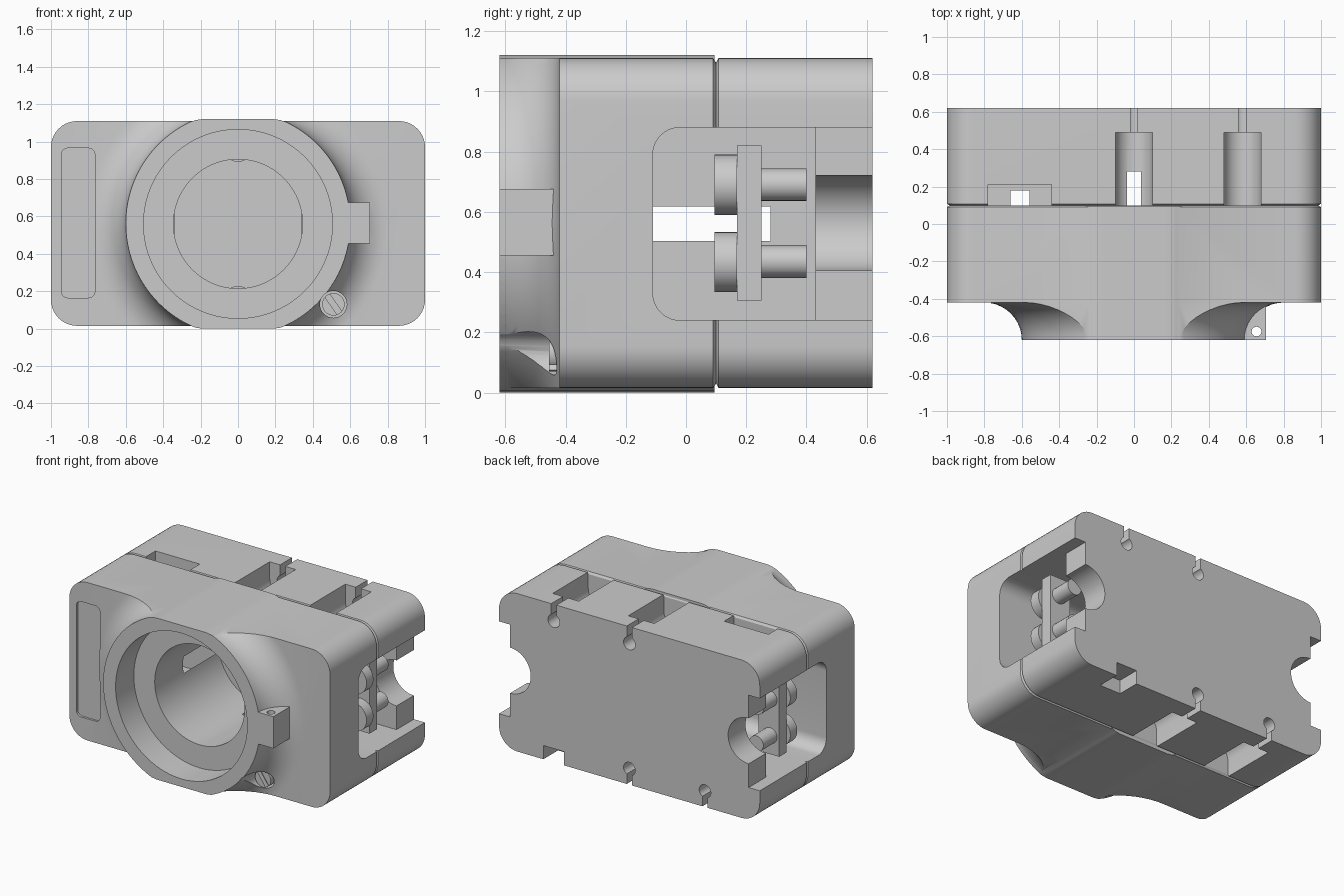
import bpy, bmesh, math

if "Cube" in bpy.data.objects:
    bpy.data.objects.remove(bpy.data.objects["Cube"])

CZ = 0.5625
grey = bpy.data.materials.new("plain grey")
grey.diffuse_color = (0.6, 0.6, 0.6, 1)
grey.use_nodes = True
grey.node_tree.nodes["Principled BSDF"].inputs["Base Color"].default_value = grey.diffuse_color

AXES = {'x': lambda a, b, t: (t, a, b),
        'y': lambda a, b, t: (a, t, b),
        'z': lambda a, b, t: (a, b, t)}


def loft(name, rings, axis='y'):
    """Closed solid through rings of (offset, outline) along an axis."""
    bm = bmesh.new()
    loops = [[bm.verts.new(AXES[axis](a, b, t)) for a, b in pts] for t, pts in rings]
    n = len(loops[0])
    for p, q in zip(loops, loops[1:]):
        for i in range(n):
            j = (i + 1) % n
            bm.faces.new((p[i], p[j], q[j], q[i]))
    bm.faces.new(loops[0])
    bm.faces.new(loops[-1])
    bmesh.ops.recalc_face_normals(bm, faces=bm.faces)
    me = bpy.data.meshes.new(name)
    bm.to_mesh(me)
    bm.free()
    me.materials.append(grey)
    ob = bpy.data.objects.new(name, me)
    bpy.context.collection.objects.link(ob)
    return ob


def prism(name, pts, t0, t1, axis='y'):
    return loft(name, [(t0, pts), (t1, pts)], axis)


def circle(a, b, r, n=64):
    return [(a + r * math.cos(2 * math.pi * i / n), b + r * math.sin(2 * math.pi * i / n))
            for i in range(n)]


def rect(a0, a1, b0, b1):
    return [(a0, b0), (a1, b0), (a1, b1), (a0, b1)]


def rounded(a0, a1, b0, b1, r, n=10):
    pts = []
    corners = [(a1 - r, b1 - r), (a0 + r, b1 - r), (a0 + r, b0 + r), (a1 - r, b0 + r)]
    for k, (a, b) in enumerate(corners):
        for i in range(n + 1):
            t = math.pi / 2 * (k + i / n)
            pts.append((a + r * math.cos(t), b + r * math.sin(t)))
    return pts


def boolean(ob, tools, op):
    for tool in tools:
        m = ob.modifiers.new("bool", 'BOOLEAN')
        m.operation, m.solver, m.object = op, 'EXACT', tool
        dg = bpy.context.evaluated_depsgraph_get()
        me = bpy.data.meshes.new_from_object(ob.evaluated_get(dg))
        ob.modifiers.clear()
        ob.data = me


def body(inset):
    return rounded(-1 + inset, 1 - inset, 0.015 + inset, 1.11 - inset, 0.14 - inset)


# Two housing halves, with a small chamfered seam between them
front = loft("front_housing", [(-0.42, body(0)), (0.09, body(0)), (0.1, body(0.015))])
back = loft("back_housing", [(0.1, body(0.015)), (0.108, body(0)), (0.62, body(0))])

# Flared base of the lens ring, trimmed to the housing height
arc = [math.pi / 2 * i / 10 for i in range(11)]
flare = loft("flare", [(-0.62 + 0.2 * math.sin(t), circle(0, CZ, 0.8 - 0.2 * math.cos(t), 96))
                       for t in arc] + [(-0.35, circle(0, CZ, 0.8, 96))])
trim = prism("trim", rect(-0.99, 0.99, 0.015, 1.11), -0.8, 0)
boolean(flare, [trim], 'INTERSECT')

# Lens ring with flats at top and bottom, and its side lug
ring = prism("ring", [(x, min(1.12, max(0, z))) for x, z in circle(0, 0.56, 0.6, 96)], -0.62, 0.095)
lug = prism("lug", rect(0.5, 0.705, 0.455, 0.675), -0.62, -0.4)
boolean(front, [flare, ring, lug], 'UNION')

# Lens bore, stepped
bore = prism("bore", circle(0, 0.56, 0.345, 80), -0.6, 0.28)
mouth = prism("mouth", circle(0, 0.56, 0.505, 80), -0.7, -0.42)
screw_hole = prism("screw_hole", circle(0.51, 0.13, 0.072, 32), -0.7, -0.35)
lug_hole = prism("lug_hole", circle(0.655, -0.575, 0.026, 24), 0.4, 0.75, 'z')
panel = prism("panel", rounded(-0.945, -0.765, 0.165, 0.965, 0.035, 5), -0.5, -0.4)

# Side windows: deep cavity, shallow rear step and round cable notch
windows, rear = [], []
for s in (-1, 1):
    outline = [p for p in rounded(-0.11, 0.43, 0.24, 0.88, 0.09) if p[0] < 0.2]
    outline += [(0.43, 0.24), (0.43, 0.88)]
    windows.append(prism("window", outline, s * 0.34, s * 1.1, 'x'))
    rear.append(prism("step", rect(0.35, 0.7, 0.24, 0.88), s * 0.915, s * 1.1, 'x'))
    rear.append(prism("notch", circle(s * 0.915, 0.5625, 0.158, 48), 0.4, 0.7))

# Screw channels; the bottom ones are the top ones turned half a turn
channel = [(-0.1, 1.2)] + [(-0.1 * math.cos(math.pi * i / 16), 0.995 - 0.1 * math.sin(math.pi * i / 16))
                           for i in range(17)] + [(0.1, 1.2)]
for s in (1, -1):
    for x0 in (0, 0.58):
        def place(pts):
            return [(s * (x + x0), 0.56 + s * (z - 0.56)) for x, z in pts]
        rear.append(prism("channel", place(channel), 0.05, 0.49))
        rear.append(prism("shank", place(circle(0, 0.995, 0.045, 24)), 0.45, 0.7))
        rear.append(prism("slit", place(rect(-0.02, 0.02, 0.995, 1.2)), 0.45, 0.7))

# Top latch pocket, its through slot, and the bottom rear notch
rear.append(prism("latch", rect(-0.78, -0.44, 1.03, 1.2), 0.05, 0.21))
rear.append(prism("latch_slot", rect(-0.66, -0.56, -0.1, 1.2), 0.05, 0.18))
rear.append(prism("rear_notch", rect(0.5, 0.66, -0.1, 0.11), 0.46, 0.7))

boolean(front, [bore, mouth, screw_hole, lug_hole] + windows, 'DIFFERENCE')
boolean(back, [bore] + windows + rear, 'DIFFERENCE')

# Shallow panel recess on the front left
for v in panel.data.vertices:
    if v.co.y > -0.45:
        v.co.y = -0.405
boolean(front, [panel], 'DIFFERENCE')

# Slotted adjusting screw
screw = prism("adjusting_screw", circle(0.51, 0.13, 0.06, 32), -0.455, -0.34)
ang = math.radians(-55)
c, d = math.cos(ang), math.sin(ang)
slot = prism("slot", [(0.51 + a * c - b * d, 0.13 + a * d + b * c)
                      for a, b in rect(-0.1, 0.1, -0.015, 0.015)], -0.5, -0.425)
boolean(screw, [slot], 'DIFFERENCE')

# Connector plates and pins inside each side window
parts = [front, back, screw]
for s, side in ((-1, "left"), (1, "right")):
    parts.append(prism(side + "_plate", rect(s * 0.73, s * 0.89, 0.305, 0.82), 0.17, 0.25))
    for k, (z1, z2) in enumerate(((0.433, 0.435), (0.69, 0.69))):
        parts.append(prism(f"{side}_socket_{k}", circle(s * 0.82, z1, 0.1, 32), 0.095, 0.17))
        parts.append(prism(f"{side}_pin_{k}", circle(s * 0.82, z2, 0.054, 24), 0.25, 0.4))

# Remove cutters, then smooth curved faces and keep edges sharp
for ob in list(bpy.data.objects):
    if ob not in parts:
        bpy.data.objects.remove(ob)
bpy.ops.object.select_all(action='DESELECT')
for ob in parts:
    ob.select_set(True)
bpy.context.view_layer.objects.active = front
bpy.ops.object.shade_smooth_by_angle(angle=math.radians(30))
